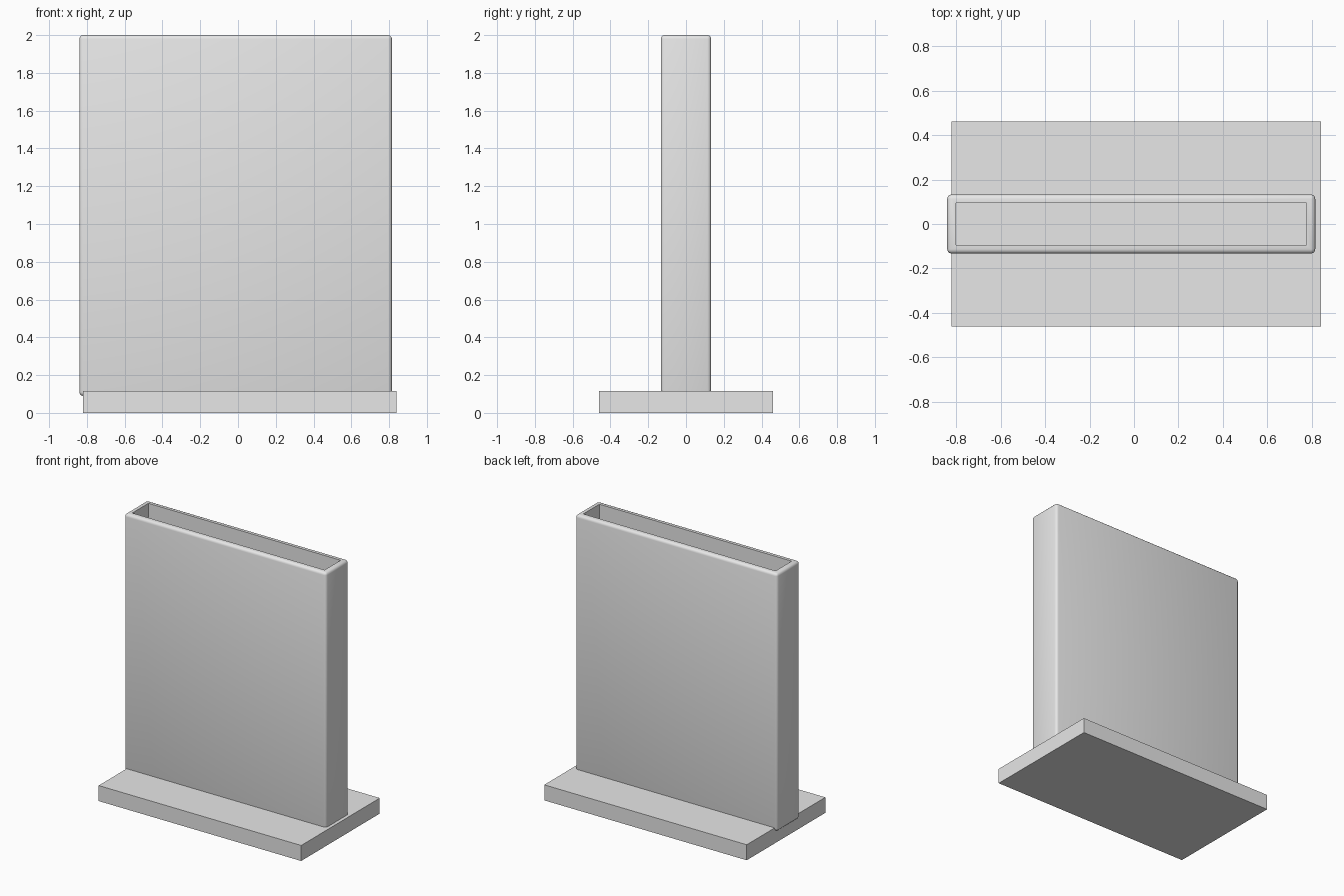
import bpy, bmesh
from mathutils import Vector

default = bpy.data.objects.get("Cube")
if default:
    bpy.data.objects.remove(default, do_unlink=True)

grey = bpy.data.materials.new("light_grey")
grey.use_nodes = True
colour = (0.8, 0.8, 0.8, 1)
grey.diffuse_color = colour
grey.node_tree.nodes["Principled BSDF"].inputs["Base Color"].default_value = colour


def box_mesh(low, high):
    """Bmesh box spanning two opposite corners."""
    low, high = Vector(low), Vector(high)
    bm = bmesh.new()
    bmesh.ops.create_cube(bm, size=1)
    bmesh.ops.scale(bm, vec=high - low, verts=bm.verts)
    bmesh.ops.translate(bm, vec=(low + high) / 2, verts=bm.verts)
    return bm


def finish(name, bm):
    """Turn a bmesh into a named grey object."""
    bmesh.ops.recalc_face_normals(bm, faces=bm.faces)
    mesh = bpy.data.meshes.new(name)
    bm.to_mesh(mesh)
    bm.free()
    mesh.materials.append(grey)
    obj = bpy.data.objects.new(name, mesh)
    bpy.context.collection.objects.link(obj)
    return obj


# Flat base slab
finish("base_slab", box_mesh((-0.82, -0.46, 0), (0.84, 0.46, 0.115)))

# Upright hollow case: rounded outer edges, open slot sunk from the top
bm = box_mesh((-0.84, -0.133, 0.09), (0.815, 0.133, 2.0))
bmesh.ops.bevel(bm, geom=bm.edges[:], offset=0.02, offset_type='OFFSET',
                segments=3, profile=0.5, affect='EDGES')
top = max(bm.faces, key=lambda f: f.calc_center_median().z)
bmesh.ops.inset_region(bm, faces=[top], thickness=0.027)
sunk = bmesh.ops.extrude_face_region(bm, geom=[top])
floor_verts = [v for v in sunk["geom"] if isinstance(v, bmesh.types.BMVert)]
bmesh.ops.translate(bm, vec=(0, 0, -1.86), verts=floor_verts)
if top.is_valid:
    bmesh.ops.delete(bm, geom=[top], context='FACES_ONLY')
case = finish("hollow_case", bm)

# Smooth the rounded edges while keeping the slot crisp
bpy.ops.object.select_all(action='DESELECT')
case.select_set(True)
bpy.context.view_layer.objects.active = case
bpy.ops.object.shade_smooth_by_angle(angle=0.6)
